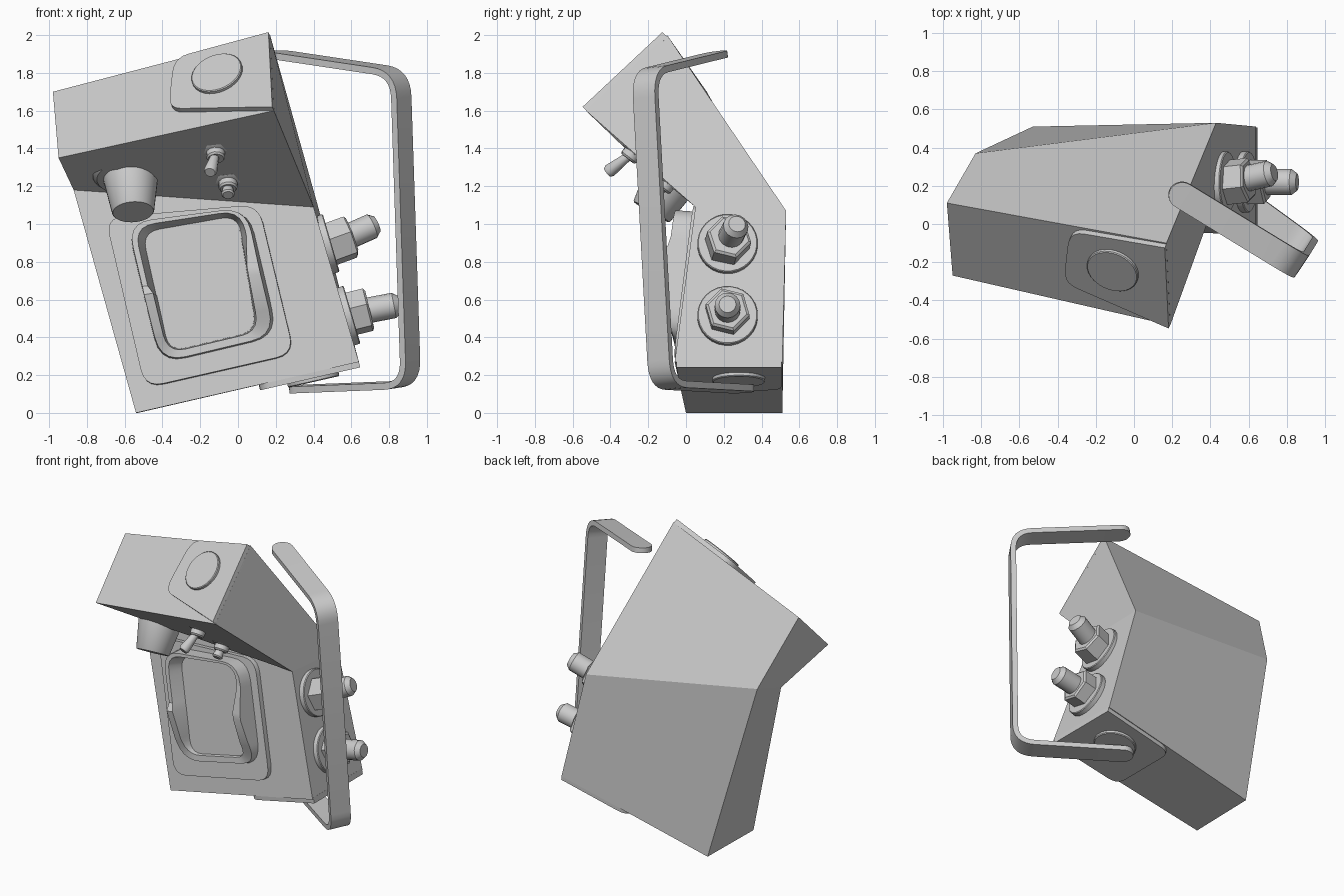
import bpy, bmesh, math
from mathutils import Vector as V

if "Cube" in bpy.data.objects:
    bpy.data.objects.remove(bpy.data.objects["Cube"])


def loft(name, rings, cap=True, closed=False):
    """Skin a list of equal-length point rings."""
    bm = bmesh.new()
    vs = [[bm.verts.new(p) for p in r] for r in rings]
    n = len(vs[0])
    pairs = list(zip(vs, vs[1:])) + ([(vs[-1], vs[0])] if closed else [])
    for a, b in pairs:
        for i in range(n):
            j = (i + 1) % n
            bm.faces.new((a[i], a[j], b[j], b[i]))
    if cap and not closed:
        bm.faces.new(vs[0][::-1])
        bm.faces.new(vs[-1])
    bmesh.ops.recalc_face_normals(bm, faces=bm.faces)
    me = bpy.data.meshes.new(name)
    bm.to_mesh(me)
    bm.free()
    ob = bpy.data.objects.new(name, me)
    bpy.context.collection.objects.link(ob)
    bpy.ops.object.select_all(action='DESELECT')
    bpy.context.view_layer.objects.active = ob
    ob.select_set(True)
    bpy.ops.object.shade_smooth_by_angle(angle=math.radians(32))
    return ob


def turned(name, base, axis, profile, seg=24):
    """Revolve (height, radius) pairs around an axis."""
    base, axis = V(base), V(axis).normalized()
    u = axis.orthogonal().normalized()
    w = axis.cross(u)
    ang = [2 * math.pi * i / seg for i in range(seg)]
    return loft(name, [[base + axis * h + (u * math.cos(a) + w * math.sin(a)) * r for a in ang]
                       for h, r in profile])


def slab(name, pts, n, t):
    n = V(n).normalized()
    return loft(name, [[p - n * 0.01 for p in pts], [p + n * t for p in pts]])


def rounded(corners, radii, mids=()):
    """2D polygon with rounded corners and optional points along the sides."""
    out, k = [], len(corners)
    cs = [V(c) for c in corners]
    ends = []
    for i, c in enumerate(cs):
        r = radii[i]
        a = c + (cs[i - 1] - c).normalized() * r
        b = c + (cs[(i + 1) % k] - c).normalized() * r
        ends.append((a, c, b, r))
    for i, (a, c, b, r) in enumerate(ends):
        if r == 0:
            out.append(c)
        else:
            for s in range(6):
                t = s / 5
                out.append(a * (1 - t) ** 2 + c * 2 * t * (1 - t) + b * t * t)
        nxt = ends[(i + 1) % k][0]
        out += [b.lerp(nxt, m) for m in mids]
    return out


# Bent housing: outlines of the left and right ends (top, lip, inner bend, foot, back foot, back bend)
L = [V(p) for p in ((-.98, .11, 1.70), (-.95, -.27, 1.35), (-.87, .155, 1.18),
                    (-.54, 0, 0), (-.53, .51, 0), (-.83, .37, 1.24))]
R = [V(p) for p in ((.17, -.1, 2.0), (.19, -.53, 1.6), (.40, .05, 1.09),
                    (.64, -.06, .27), (.64, .51, .27), (.43, .53, 1.07))]
body = loft("housing", [L, R], cap=False)
bm = bmesh.new()
bm.from_mesh(body.data)
bm.verts.ensure_lookup_table()
for o in (0, 6):
    for q in ((0, 1, 2, 5), (2, 3, 4, 5)):
        bm.faces.new([bm.verts[o + i] for i in q])
bmesh.ops.recalc_face_normals(bm, faces=bm.faces)
for f in bm.faces:
    f.smooth = False
bm.to_mesh(body.data)
bm.free()

# Top pivot plate and disc on the slanted face
tn = V((-.30, -.66, .69)).normalized()


def on_top(x, z):
    return V((x, R[0].y - (tn.x * (x - R[0].x) + tn.z * (z - R[0].z)) / tn.y, z))


slab("top_plate", [on_top(*p) for p in rounded(
    [(.19, 1.60), (.17, 1.995), (-.33, 1.86), (-.36, 1.59)], (0, 0, .08, .07))], tn, .03)
turned("top_pivot_disc", on_top(-.1, 1.77), tn, [(0, .14), (.045, .14), (.05, .135)], 28)

# Bottom pivot plate and disc
bn = V((.22, 0, -.97)).normalized()


def on_bottom(x, y):
    return V((x, y, .229 * (x + .54)))


slab("bottom_plate", [on_bottom(*p) for p in rounded(
    [(.64, -.05), (.64, .505), (.11, .505), (.11, -.03)], (0, 0, .08, .08))], bn, .03)
turned("bottom_pivot_disc", on_bottom(.39, .28), bn, [(0, .14), (.045, .14), (.05, .135)], 28)

# Carrying strap swept along a filleted path with round ends
path = [V(p) for p in ((.25 - .058, .15 + .038, 1.90), (.86, -.22, 1.80),
                       (.915, -.13, .15), (.34 - .057, .29 + .04, .125))]
side = V((.55, .82, .08)).normalized()
HW, TH, FR = .07, .018, .13
pts = []


def tip(p, q):
    d = (q - p).normalized()
    return [(p + d * HW * (1 - math.cos(a)), max(.004, HW * math.sin(a)))
            for a in [math.pi / 2 * i / 6 for i in range(7)]]


pts += tip(path[0], path[1])
for i in (1, 2):
    c = path[i]
    a = c + (path[i - 1] - c).normalized() * FR
    b = c + (path[i + 1] - c).normalized() * FR
    for s in range(9):
        t = s / 8
        pts.append((a * (1 - t) ** 2 + c * 2 * t * (1 - t) + b * t * t, HW))
pts += tip(path[3], path[2])[::-1]
rings = []
for i, (p, hw) in enumerate(pts):
    tan = (pts[min(i + 1, len(pts) - 1)][0] - pts[max(i - 1, 0)][0]).normalized()
    nrm = tan.cross(side).normalized() * TH
    s = side * hw
    rings.append([p + s + nrm, p + s - nrm, p - s - nrm, p - s + nrm])
loft("carry_strap", rings)

# Front socket: thin flange plus raised collar on the lower panel
pn = V((-.076, -1, .11)).normalized()


def on_panel(p, h=0):
    return V((p[0], -.076 * (p[0] + .54) + .11 * p[1], p[1])) + pn * h


flange = [(-.49, .13), (.30, .31), (.11, 1.10), (-.70, 1.03)]
slab("socket_flange", [on_panel(p) for p in rounded(flange, (.1,) * 4)], pn, .035)
mids = (.06, .44, .54, .94)
outer = rounded([(-.41, .25), (.22, .40), (.06, 1.08), (-.59, 1.0)], (.14,) * 4, mids)
inner = rounded([(-.36, .32), (.10, .43), (.0, 1.04), (-.50, .95)], (.09,) * 4, mids)


def lift(p):
    v = -.22 * (p[0] + .36) + .97 * (p[1] - .3)
    h = .06 + .11 * min(1, max(0, v / .25))
    return h - (.035 if v > .36 else 0), (.45 if v > .36 else .15)


rim_o, rim_i = [], []
for a, b in zip(outer, inner):
    h, k = lift((a + b) / 2)
    rim_o.append(on_panel(a.lerp(b, .15), h))
    rim_i.append(on_panel(b.lerp(a, k), h))
loft("socket_collar", [[on_panel(p) for p in outer], rim_o, rim_i,
                       [on_panel(p, .02) for p in inner]], closed=True)
slab("socket_window", [on_panel(p) for p in inner], pn, .038)

# Side terminals: washer, hex nut and tilted stud
cap_n = V((.96, 0, .28))
for i, (base, nut, end) in enumerate((
        ((.46, .22, .89), (.51, .22, .90), (.735, .27, 1.0)),
        ((.57, .22, .51), (.60, .22, .525), (.855, .22, .575)))):
    turned(f"terminal_washer_{i + 1}", base, cap_n, [(-.01, .16), (.03, .16), (.035, .155)], 28)
    d = V(end) - V(nut)
    ax = (d.normalized() + cap_n).normalized()
    turned(f"terminal_nut_{i + 1}", nut, ax, [(-.03, .12), (.09, .12), (.10, .105)], 6)
    ln = d.length
    turned(f"terminal_stud_{i + 1}", nut, d,
           [(0, .068), (ln - .03, .068), (ln, .045)], 16)

# Tapered knob under the overhang
turned("knob", (-.57, -.06, 1.275), (.06, -.5, -.86),
       [(-.03, .2), (.015, .2), (.035, .18), (.04, .145), (.24, .112), (.245, .108)], 32)

# Two toggle switches under the overhang
un = V((.03, -.61, -.79)).normalized()
for i, (base, lever) in enumerate((((-.12, -.25, 1.42), (-.03, -.13, -.10)),
                                   ((-.055, -.07, 1.26), (0, -.06, -.06)))):
    turned(f"switch_washer_{i + 1}", base, un, [(-.03, .088), (.02, .088), (.025, .08)], 16)
    turned(f"switch_nut_{i + 1}", base, un, [(0, .075), (.05, .075), (.055, .065)], 6)
    turned(f"switch_neck_{i + 1}", base, un, [(.03, .05), (.085, .05), (.095, .042)], 12)
    d = V(lever)
    top = V(base) + un * .06
    turned(f"switch_lever_{i + 1}", top, d,
           [(0, .02), (d.length * .9, .036), (d.length, .028)], 12)
